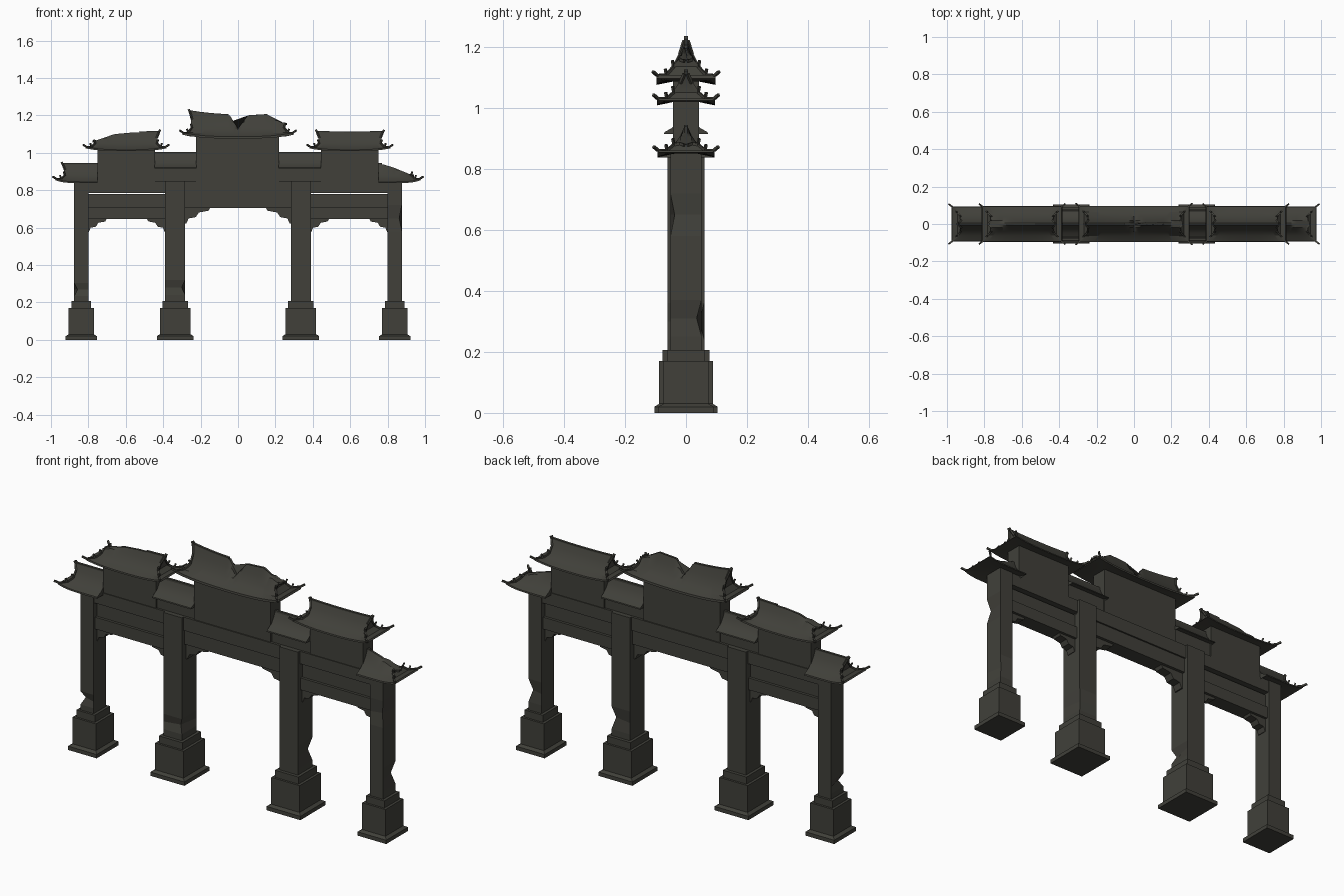
import bpy, bmesh, math
from mathutils import Vector

if "Cube" in bpy.data.objects:
    bpy.data.objects.remove(bpy.data.objects["Cube"])

stone = bpy.data.materials.new("dark_olive_stone")
stone.diffuse_color = (0.052, 0.051, 0.042, 1)
stone.use_nodes = True
stone.node_tree.nodes["Principled BSDF"].inputs["Base Color"].default_value = stone.diffuse_color


def finish(name, bm):
    bmesh.ops.recalc_face_normals(bm, faces=bm.faces)
    me = bpy.data.meshes.new(name)
    bm.to_mesh(me)
    bm.free()
    me.materials.append(stone)
    ob = bpy.data.objects.new(name, me)
    bpy.context.collection.objects.link(ob)
    return ob


def add_loft(bm, rings):
    """Skin a list of closed rings and cap both ends."""
    vs = [[bm.verts.new(p) for p in r] for r in rings]
    n = len(vs[0])
    for a, b in zip(vs, vs[1:]):
        for i in range(n):
            j = (i + 1) % n
            bm.faces.new((a[i], a[j], b[j], b[i]))
    bm.faces.new(vs[0][::-1])
    bm.faces.new(vs[-1])


def rect(x0, x1, y, z):
    return [(x0, -y, z), (x1, -y, z), (x1, y, z), (x0, y, z)]


def box(name, x0, x1, y, z0, z1):
    bm = bmesh.new()
    add_loft(bm, [rect(x0, x1, y, z0), rect(x0, x1, y, z1)])
    return finish(name, bm)


def add_rod(bm, p, q, r):
    p, q = Vector(p), Vector(q)
    d = (q - p).normalized()
    side = d.cross(Vector((0, 0, 1))).normalized()
    up = side.cross(d)
    add_loft(bm, [[c + side * r * a + up * r * b for a, b in
                   ((-1, -1), (1, -1), (1, 1), (-1, 1))] for c in (p, q)])


# pillars with stepped bases; chips push one corner inwards at a height
def pillar(name, cx, hx, hy, top, base, chips):
    bm = bmesh.new()
    px, py = base
    for ex, ey, z0, z1 in ((px, py, 0, .02), (px - .016, py - .016, .03, .17),
                           (px - .03, py - .027, .17, .207)):
        add_loft(bm, [rect(cx - ex, cx + ex, ey, z0), rect(cx - ex, cx + ex, ey, z1)])
    add_loft(bm, [rect(cx - px, cx + px, py, .02),
                  rect(cx - px + .016, cx + px - .016, py - .016, .03)])
    zs = {.2, top}
    for _, z, h, _ in chips:
        zs |= {z - h, z, z + h}
    rings = []
    for z in sorted(zs):
        ring = [list(p) for p in rect(cx - hx, cx + hx, hy, z)]
        for corner, cz, _, depth in chips:
            if cz == z:
                ring[corner][0] -= math.copysign(depth, ring[corner][0] - cx)
                ring[corner][1] -= math.copysign(depth, ring[corner][1])
        rings.append(ring)
    add_loft(bm, rings)
    finish(name, bm)


pillar("left_outer_pillar", -.838, .038, .051, .85, (.083, .09), [(0, .27, .035, .018)])
pillar("right_outer_pillar", .838, .038, .051, .85, (.083, .09),
       [(1, .65, .07, .014), (2, .31, .06, .016)])
pillar("left_inner_pillar", -.336, .053, .06, .85, (.098, .104), [(1, .28, .04, .018)])
pillar("right_inner_pillar", .336, .053, .06, .85, (.098, .104), [(2, .3, .06, .016)])

# beams, recessed panels and upper walls
box("centre_lower_beam", -.284, .284, .04, .705, .78)
box("centre_upper_beam", -.39, .39, .048, .78, .85)
box("centre_wall", -.225, .218, .042, .85, 1.1)
for s, side in ((-1, "left"), (1, "right")):
    def sbox(name, a, b, y, z0, z1):
        box(side + "_" + name, min(s * a, s * b), max(s * a, s * b), y, z0, z1)
    sbox("lower_beam", .385, .80, .038, .645, .707)
    sbox("recessed_panel", .385, .80, .024, .705, .779)
    sbox("upper_beam", .385, .80, .046, .785, .85)
    sbox("side_wall", .445, .752, .042, .85, 1.03)
    sbox("link_wall", .22, .45, .035, .85, .925)


# stepped corner brackets below the beams
def bracket(name, x, d, z, w, h):
    prof = [(0, 0), (1, 0), (.92, -.2), (.55, -.3), (.42, -.6), (.14, -.68), (.05, -1), (0, -1)]
    bm = bmesh.new()
    add_loft(bm, [[(x + d * w * a, y, z + h * b) for a, b in prof] for y in (-.025, .025)])
    finish(name, bm)


for s, side in ((-1, "left"), (1, "right")):
    bracket(side + "_centre_bracket", s * .283, -s, .707, .135, .085)
    bracket(side + "_side_inner_bracket", s * .387, s, .647, .10, .07)
    bracket(side + "_side_outer_bracket", s * .802, -s, .647, .10, .07)


def cut_height(cuts, x):
    for (xa, za), (xb, zb) in zip(cuts, cuts[1:]):
        if xa <= x <= xb:
            return za + (zb - za) * (x - xa) / (xb - xa)
    return 9


# curved hip-and-gable roof: (depth, height, end inset) for each ring
PROFILE = [(1, 0, 0), (.98, .07, .005), (.66, .22, .032), (.42, .4, .052), (.2, .68, .052),
           (.06, .97, .04)]
N = 60


def roof(name, xa, xb, hip_a, hip_b, ze, zr, yd, lift=.018, sag=.012, cuts=()):
    def point(k, u, sy):
        d, h, e = PROFILE[k]
        x0, x1 = xa + e * hip_a, xb - e * hip_b
        x = x0 + (x1 - x0) * u
        end = (1 - u) ** 6 * hip_a + u ** 6 * hip_b
        z = ze + (zr - ze) * h
        if k < 2:
            z += lift * end
        else:
            z += sag * (abs(2 * u - 1) ** 2 - 1) * h * (hip_a * hip_b > 0)
        return (x, sy * yd * d, min(z, cut_height(cuts, x)))

    def ring(k):
        return ([point(k, i / N, -1) for i in range(N + 1)] +
                [point(k, i / N, 1) for i in range(N, -1, -1)])
    bm = bmesh.new()
    rings = [ring(k) for k in range(len(PROFILE))]
    # soffit ring tucked in towards the wall
    soffit = [(xa + .045 * hip_a + (x - xa) * (xb - xa - .045 * (hip_a + hip_b)) / (xb - xa),
               y * .42, ze + .012) for x, y, z in rings[0]]
    add_loft(bm, [soffit] + rings)
    # ridge bar following the top, cut edges included
    top = [(x, 0, z) for x, y, z in rings[-1][:N + 1]]
    for p, q in zip(top[::6], top[6::6]):
        if cut_height(cuts, p[0]) > 8 and cut_height(cuts, q[0]) > 8:
            add_rod(bm, p, q, .006)
    # hip ridges, upturned tips and small finials
    for u, sgn, hip in ((0, -1, hip_a), (1, 1, hip_b)):
        if not hip:
            continue
        for sy in (-1, 1):
            path = [Vector(point(k, u, sy)) for k in (5, 4, 3, 2, 1)]
            path.append(path[-1] + Vector((sgn * .018, sy * .014, .012)))
            for p, q in zip(path, path[1:]):
                if (q - p).length > .004:
                    add_rod(bm, p, q, .0045)
            for k in (2, 3):
                p = Vector(point(k, u, sy))
                add_rod(bm, p, p + Vector((sgn * .007, sy * .004, .02)), .004)
        p = Vector(point(5, u, 1))
        p.y = 0
        if cut_height(cuts, p.x) > 8:
            add_rod(bm, p, p + Vector((sgn * .006, 0, .012)), .006)
    ob = finish(name, bm)
    for o in bpy.context.selected_objects:
        o.select_set(False)
    bpy.context.view_layer.objects.active = ob
    ob.select_set(True)
    bpy.ops.object.shade_smooth_by_angle(angle=math.radians(25))


# main roof with a notch and a broken right end
roof("centre_roof", -.298, .298, 1, 1, 1.075, 1.226, .097, .022, .022,
     cuts=[(-.05, 1.21), (0, 1.13), (.06, 1.21), (.14, 1.215), (.225, 1.165), (.30, 1.14)])
roof("left_side_roof", -.815, -.382, 1, 1, 1.008, 1.115, .095, .016, .004,
     cuts=[(-.82, 1.04), (-.755, 1.068), (-.66, 1.1), (-.55, 1.11)])
roof("right_side_roof", .382, .815, 1, 1, 1.008, 1.115, .095, .016, .004)
roof("left_outer_roof", -.977, -.75, 1, 0, .838, .942, .094, .016)
roof("right_outer_roof", .75, .977, 0, 1, .838, .942, .094, .016,
     cuts=[(.77, .94), (.83, .922), (.945, .875), (1, .855)])
# short link roofs between the centre and side walls
roof("left_link_roof", -.447, -.222, 0, 0, .915, 1.0, .072, 0)
roof("right_link_roof", .216, .443, 0, 0, .915, 1.0, .072, 0)
